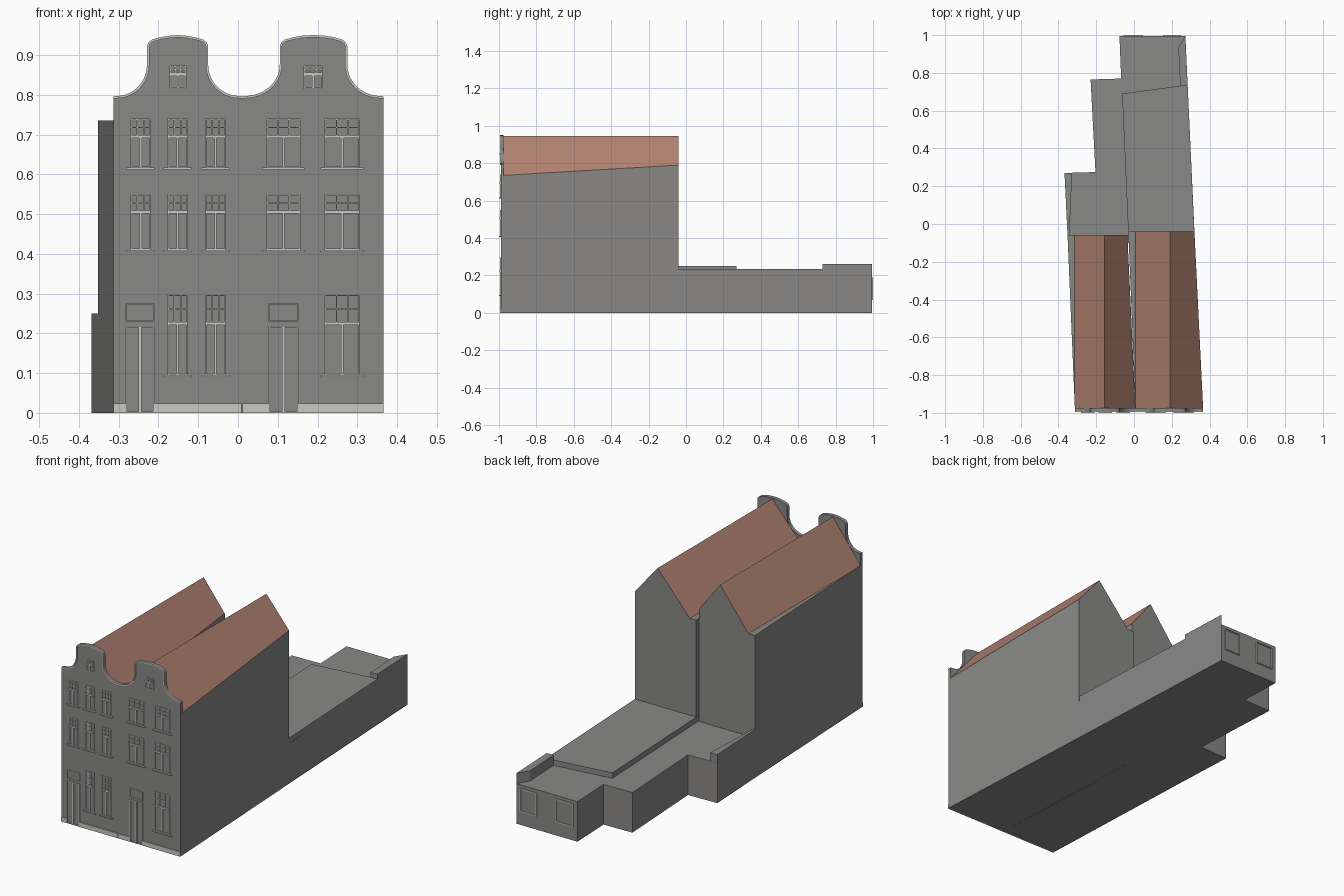
import bpy, bmesh, math
from mathutils import Vector

if "Cube" in bpy.data.objects:
    bpy.data.objects.remove(bpy.data.objects["Cube"])


def material(name, rgb):
    m = bpy.data.materials.new(name)
    m.diffuse_color = (*rgb, 1)
    m.use_nodes = True
    m.node_tree.nodes["Principled BSDF"].inputs["Base Color"].default_value = m.diffuse_color
    return m


WALL = material("grey_wall", (0.25, 0.247, 0.243))
ROOF = material("terracotta_roof", (0.44, 0.225, 0.165))
TRIM = material("light_trim", (0.6, 0.59, 0.56))
FRONT = -0.99


def finish(name, bm, *mats):
    bmesh.ops.recalc_face_normals(bm, faces=bm.faces)
    me = bpy.data.meshes.new(name)
    bm.to_mesh(me)
    bm.free()
    for m in mats:
        me.materials.append(m)
    ob = bpy.data.objects.new(name, me)
    bpy.context.collection.objects.link(ob)
    return ob


def extruded(points, direction):
    """Solid from a flat outline swept along a vector."""
    bm = bmesh.new()
    face = bm.faces.new([bm.verts.new(p) for p in points])
    new = bmesh.ops.extrude_face_region(bm, geom=[face])["geom"]
    verts = [g for g in new if isinstance(g, bmesh.types.BMVert)]
    bmesh.ops.translate(bm, verts=verts, vec=direction)
    return bm


def slab(name, outline, z0, z1, mat=WALL):
    finish(name, extruded([(x, y, z0) for x, y in outline], (0, 0, z1 - z0)), mat)


def plate(name, outline, y0, y1, mat):
    finish(name, extruded([(x, y0, z) for x, z in outline], (0, y1 - y0, 0)), mat)


def box(bm, x0, x1, y0, y1, z0, z1):
    v = bmesh.ops.create_cube(bm, size=1)["verts"]
    for p in v:
        p.co = ((x0 + x1) / 2 + p.co.x * (x1 - x0),
                (y0 + y1) / 2 + p.co.y * (y1 - y0),
                (z0 + z1) / 2 + p.co.z * (z1 - z0))


# Houses: straight ridge roof, trimmed by the slanting side walls
def house(name, eave_l, ridge, eave_r, back, left, right):
    e = 0.735
    prof = [(eave_l - .2, 0), (eave_l - .2, e), (eave_l, e), (ridge, .945),
            (eave_r, e), (eave_r + .2, e), (eave_r + .2, 0)]
    bm = extruded([(x, -0.978, z) for x, z in prof], (0, back + 0.978, 0))
    for (xf, xb), side in ((left, -1), (right, 1)):
        no = Vector((back + 0.978, xf - xb, 0)) * side
        cut = bmesh.ops.bisect_plane(bm, geom=bm.verts[:] + bm.edges[:] + bm.faces[:],
                                     plane_co=(xf, -0.978, 0), plane_no=no.normalized(),
                                     clear_outer=True)["geom_cut"]
        bmesh.ops.holes_fill(bm, edges=[g for g in cut if isinstance(g, bmesh.types.BMEdge)], sides=0)
    bmesh.ops.recalc_face_normals(bm, faces=bm.faces)
    for f in bm.faces:                      # sloping faces are tiled
        f.material_index = int(0.3 < f.normal.z < 0.95)
    finish(name, bm, WALL, ROOF)


house("left_house", -0.315, -0.155, 0.007, -0.058, (-0.313, -0.352), (0.008, -0.035))
house("right_house", 0.007, 0.19, 0.366, -0.04, (0.008, -0.03), (0.366, 0.32))

# Rear extension with raised roof and parapets
slab("rear_extension", [(-.35, -.1), (-.352, -.058), (-.368, .27), (-.204, .275), (-.23, .765),
                        (-.068, .77), (-.077, .995), (.272, .995), (.32, -.04), (.32, -.1)], 0, .207)
slab("raised_rear_roof", [(-.03, -.05), (.32, -.05), (.284, .737), (-.063, .69)], .2, .235)
slab("right_parapet", [(.284, .73), (.245, .73), (.235, .935), (.272, .995)], .2, .26)
slab("left_parapet", [(-.352, -.06), (-.342, -.06), (-.328, .27), (-.368, .27)], .2, .25)


# Facade with two bell gables
def gable(c, h, xl, xr):
    def half(s, xo):
        r = abs(c + s * h - xo)
        pts = [(xo - s * r * math.cos(t), .876 - .079 * math.sin(t))
               for t in (math.pi / 2 * (1 - i / 12) for i in range(13))]
        return pts + [(c + s * (h - d), z) for d, z in
                      ((0, .922), (.004, .932), (.013, .939), (.035, .945), (.06, .949))]
    return half(-1, xl) + [(c, .95)] + half(1, xr)[::-1]


skyline = ([(-.313, .796)] + gable(-.152, .077, -.305, .004)
           + [(.01, .796)] + gable(.19, .085, .018, .358) + [(.366, .796)])
plate("facade", [(-.313, 0)] + skyline + [(.366, 0)], FRONT, -0.975, WALL)

# Light coping line that follows the gables
inner = []
for i, (x, z) in enumerate(skyline):
    a, b = skyline[max(i - 1, 0)], skyline[min(i + 1, len(skyline) - 1)]
    t = Vector((b[0] - a[0], b[1] - a[1])).normalized()
    inner.append((x + t.y * .006, z - t.x * .006))
bm = bmesh.new()
rows = [[bm.verts.new((x, y, z)) for x, z in line]
        for line, y in ((skyline, FRONT), (skyline, FRONT - .004),
                        (inner, FRONT - .004), (inner, FRONT))]
for r0, r1 in zip(rows, rows[1:]):
    for i in range(len(skyline) - 1):
        bm.faces.new((r0[i], r0[i + 1], r1[i + 1], r1[i]))
finish("gable_coping", bm, TRIM)


# Window and door frames
def bar(bm, x0, x1, z0, z1, depth=.004):
    box(bm, x0, x1, FRONT - depth, FRONT + .002, z0, z1)


def frame(bm, x0, x1, z0, z1, w=.003):
    bar(bm, x0, x0 + w, z0, z1)
    bar(bm, x1 - w, x1, z0, z1)
    bar(bm, x0, x1, z0, z0 + w)
    bar(bm, x0, x1, z1 - w, z1)


def window(bm, x0, x1, z0, z1):
    frame(bm, x0, x1, z0, z1)
    zt, c = z1 - min(.045, (z1 - z0) * .37) * (1.6 if z1 - z0 > .18 else 1), (x0 + x1) / 2
    bar(bm, x0, x1, zt - .004, zt + .004, .006)
    bar(bm, x0, x1, (zt + z1) / 2 - .001, (zt + z1) / 2 + .002)
    bar(bm, c - .003, c + .003, z0, zt, .005)
    for k in (1 / 3, 2 / 3):
        x = x0 + (x1 - x0) * k
        bar(bm, x - .0015, x + .0015, zt, z1)


columns = [(-.270, -.220), (-.177, -.127), (-.082, -.031), (.072, .157), (.218, .306)]
storeys = [(.095, .297, (1, 2, 4)), (.41, .55, range(5)), (.617, .74, range(5))]
frames, sills = bmesh.new(), bmesh.new()
for z0, z1, cols in storeys:
    for i in cols:
        x0, x1 = columns[i]
        window(frames, x0, x1, z0, z1)
        bar(sills, x0 - .01, x1 + .01, z0 - .005, z0, .01)
for x0, x1 in ((-.172, -.130), (.165, .213)):
    window(frames, x0, x1, .815, .873)
finish("window_frames", frames, TRIM)
finish("window_sills", sills, TRIM)

doors = bmesh.new()
for x0, x1 in ((-.283, -.210), (.077, .152)):
    c = (x0 + x1) / 2
    frame(doors, x0, x1, 0, .219, .004)
    frame(doors, x0, x1, .23, .275, .002)
    bar(doors, c - .004, c + .004, 0, .218, .005)
finish("door_frames", doors, TRIM)

# Plinth between the doors
plinth = bmesh.new()
for x0, x1 in ((-.313, -.283), (-.210, .009), (.011, .077), (.152, .366)):
    bar(plinth, x0, x1, 0, .024, .005)
finish("plinth", plinth, TRIM)

# Rear window frames
rear = bmesh.new()
for x0, x1 in ((-.055, .047), (.154, .249)):
    for a, b, z0, z1 in ((x0, x0 + .005, .07, .19), (x1 - .005, x1, .07, .19),
                         (x0, x1, .07, .075), (x0, x1, .185, .19)):
        box(rear, a, b, .993, 1.0, z0, z1)
finish("rear_window_frames", rear, TRIM)
